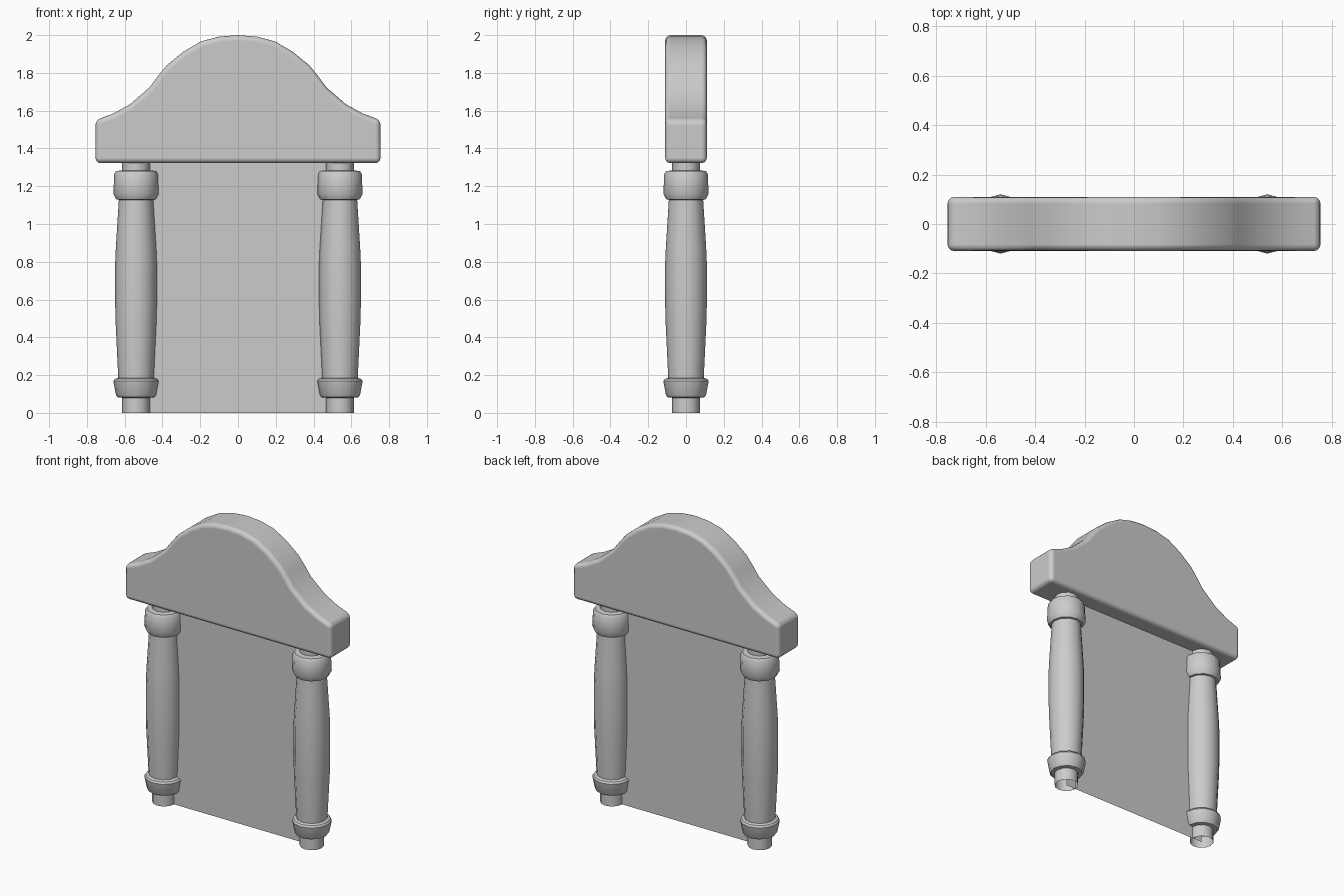
import bpy
import math

if "Cube" in bpy.data.objects:
    bpy.data.objects.remove(bpy.data.objects["Cube"])


def make_object(name, verts, faces):
    mesh = bpy.data.meshes.new(name)
    mesh.from_pydata(verts, [], faces)
    mesh.update()
    ob = bpy.data.objects.new(name, mesh)
    bpy.context.collection.objects.link(ob)
    return ob


def smooth(ob, angle):
    bpy.ops.object.select_all(action='DESELECT')
    ob.select_set(True)
    bpy.context.view_layer.objects.active = ob
    bpy.ops.object.shade_smooth_by_angle(angle=math.radians(angle))


# Turned column: 12-sided lathe profile (radius, height), open at both ends
COLUMN = [(0.073, 0.0), (0.073, 0.08), (0.098, 0.083), (0.106, 0.095),
          (0.12, 0.168), (0.112, 0.18), (0.094, 0.186), (0.108, 0.48),
          (0.11, 0.56), (0.11, 0.80), (0.107, 0.87), (0.091, 1.128),
          (0.104, 1.13), (0.12, 1.16), (0.115, 1.265), (0.105, 1.28),
          (0.073, 1.284), (0.073, 1.33)]


def column(name, x, sides=12):
    verts = [(x + r * math.cos(2 * math.pi * i / sides),
              r * math.sin(2 * math.pi * i / sides), z)
             for r, z in COLUMN for i in range(sides)]
    faces = []
    for k in range(len(COLUMN) - 1):
        for i in range(sides):
            j = (i + 1) % sides
            a, b = k * sides, (k + 1) * sides
            faces.append((a + i, a + j, b + j, b + i))
    smooth(make_object(name, verts, faces), 35)


column("left_column", -0.54)
column("right_column", 0.54)

# Thin infill panel between the column centres
make_object("panel", [(-0.54, 0, 0), (0.54, 0, 0), (0.54, 0, 1.33), (-0.54, 0, 1.33)],
            [(0, 1, 2, 3)])

# Bell-shaped pediment: mirrored outline extruded through the depth
half = [(0.755, 1.322), (0.755, 1.55), (0.66, 1.585), (0.57, 1.635),
        (0.47, 1.722), (0.425, 1.782), (0.38, 1.838), (0.29, 1.912),
        (0.195, 1.967), (0.10, 1.992)]
outline = half + [(0.0, 2.0)] + [(-x, z) for x, z in reversed(half)]
n = len(outline)
verts = [(x, y, z) for y in (-0.11, 0.11) for x, z in outline]
faces = [tuple(reversed(range(n))), tuple(range(n, 2 * n))]
faces += [(i, (i + 1) % n, n + (i + 1) % n, n + i) for i in range(n)]
faces[0], faces[1] = faces[1], faces[0]
faces[0] = tuple(reversed(range(n, 2 * n)))
faces[1] = tuple(range(n))
faces[2:] = [tuple(reversed(f)) for f in faces[2:]]
# Outline runs counter-clockwise seen from the front
pediment = make_object("pediment", verts, faces)
smooth(pediment, 40)
bevel = pediment.modifiers.new("rounded_edges", 'BEVEL')
bevel.width = 0.028
bevel.segments = 3
bevel.limit_method = 'ANGLE'
bevel.angle_limit = math.radians(40)
bevel.harden_normals = True
